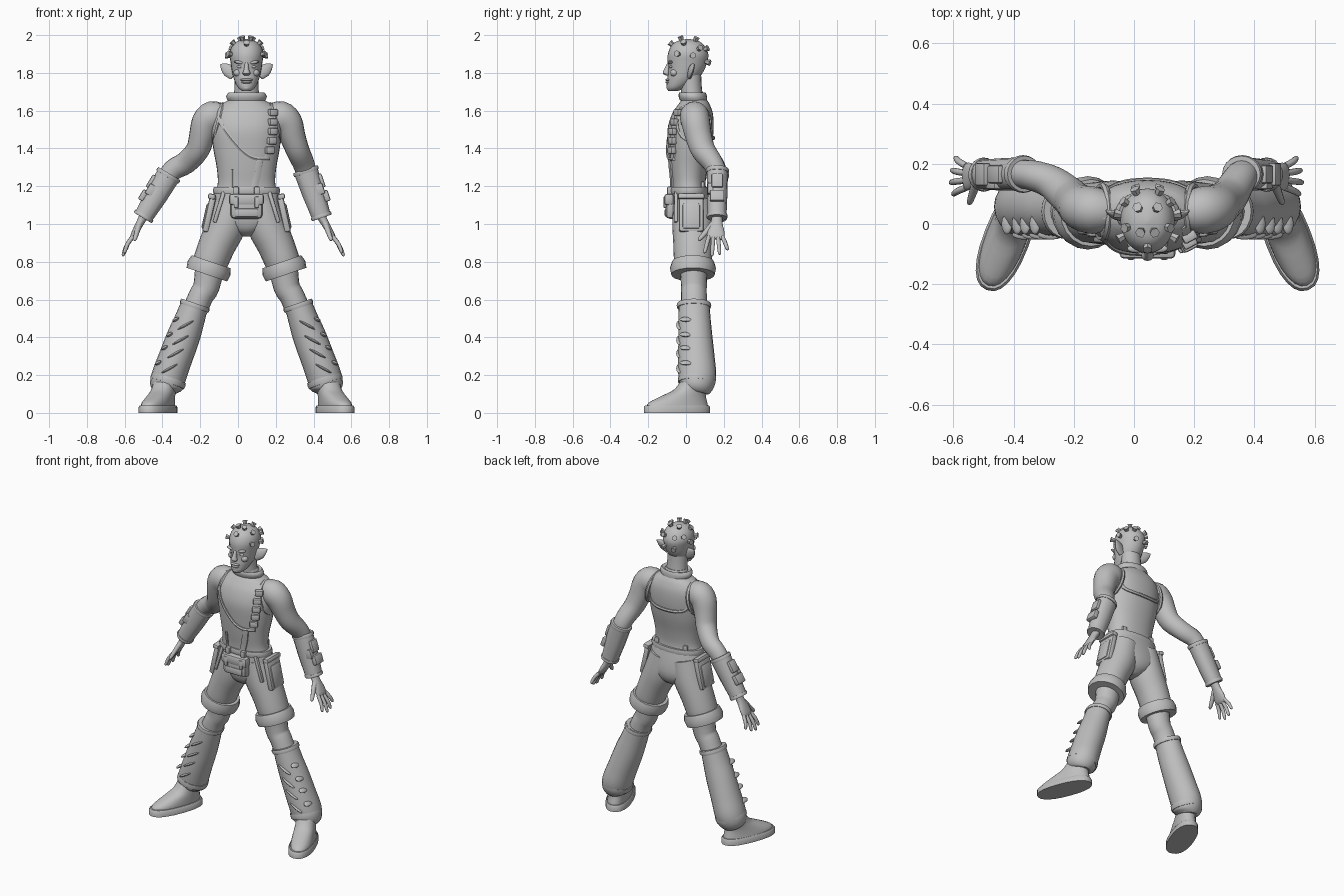
import bpy, bmesh
from math import sin, cos, pi, copysign, atan2
from mathutils import Vector, Matrix

if "Cube" in bpy.data.objects:
    bpy.data.objects.remove(bpy.data.objects["Cube"])

GREY = (0.52, 0.52, 0.52, 1)
mat = bpy.data.materials.new("plain_grey")
mat.use_nodes = True
mat.diffuse_color = GREY
mat.node_tree.nodes["Principled BSDF"].inputs["Base Color"].default_value = GREY
CX = 0.045          # the figure's own centre line
made = []


def finish(name, bm):
    bmesh.ops.recalc_face_normals(bm, faces=bm.faces)
    me = bpy.data.meshes.new(name)
    bm.to_mesh(me)
    bm.free()
    me.materials.append(mat)
    ob = bpy.data.objects.new(name, me)
    bpy.context.collection.objects.link(ob)
    made.append(ob)
    return ob


def smooth_keys(keys, steps):
    """Catmull-Rom through all values of the rings."""
    out = []
    n = len(keys)
    for i in range(n - 1):
        a, b, c, d = (keys[max(0, min(n - 1, j))] for j in (i - 1, i, i + 1, i + 2))
        for k in range(steps):
            t = k / steps
            out.append([q + t / 2 * (r - p + t * (2*p - 5*q + 4*r - s + t * (3*(q - r) + s - p)))
                        for p, q, r, s in zip(a, b, c, d)])
    return out + [list(keys[-1])]


def loft(name, keys, steps=3, sides=20, flat=False, power=1.0, turn=0.0, hollow=False):
    """Rings (x, y, z, rx, ry) joined to a skin; flat keeps the rings level."""
    ks = smooth_keys(keys, steps)
    pts = [Vector(k[:3]) for k in ks]
    bm = bmesh.new()
    rings = []
    for i, k in enumerate(ks):
        u, v = Vector((cos(turn), sin(turn), 0)), Vector((-sin(turn), cos(turn), 0))
        if not flat:
            t = (pts[min(i + 1, len(pts) - 1)] - pts[max(i - 1, 0)]).normalized()
            u = Vector((0, 1, 0)).cross(t).normalized()
            v = t.cross(u)
        ring = []
        for j in range(sides):
            c, s = cos(2*pi*j/sides), sin(2*pi*j/sides)
            c, s = copysign(abs(c)**power, c), copysign(abs(s)**power, s)
            ring.append(bm.verts.new(pts[i] + u*c*max(k[3], .002) + v*s*max(k[4], .002)))
        rings.append(ring)
    pairs = list(zip(rings, rings[1:])) + ([(rings[-1], rings[0])] if hollow else [])
    for r, q in pairs:
        for j in range(sides):
            bm.faces.new((r[j], r[j-1], q[j-1], q[j]))
    if not hollow:
        bm.faces.new(rings[0])
        bm.faces.new(rings[-1])
    return finish(name, bm)


def band(name, a, b, t, power=1.0, flat=False):
    """Raised cuff between two rings."""
    g = lambda k, e, o=0: (k[0], k[1], k[2] + o, k[3] + e, k[4] + e)
    mid = [(p + q) / 2 for p, q in zip(a, b)]
    return loft(name, [g(a, -.02), g(a, t*.6), g(mid, t), g(b, t*.6), g(b, -.02)], 1, 20, flat, power)


def box(name, loc, size, rot=Matrix(), bevel=.008):
    bm = bmesh.new()
    bmesh.ops.create_cube(bm, size=1, matrix=Matrix.Translation(loc) @ rot.to_4x4() @ Matrix.Diagonal((*size, 1)))
    bmesh.ops.bevel(bm, geom=bm.edges[:], offset=bevel, segments=2, affect='EDGES', profile=.5)
    return finish(name, bm)


def ball(name, loc, size, rot=Matrix()):
    bm = bmesh.new()
    bmesh.ops.create_uvsphere(bm, u_segments=12, v_segments=8, radius=1,
                              matrix=Matrix.Translation(loc) @ rot.to_4x4() @ Matrix.Diagonal((*size, 1)))
    return finish(name, bm)


# Torso and pelvis
TORSO = [(CX, y, z, rx, ry) for z, y, rx, ry in (
    (1.16, .018, .165, .092), (1.22, .014, .152, .09), (1.3, .014, .158, .1), (1.4, .02, .176, .115),
    (1.5, .024, .186, .122), (1.58, .034, .178, .109), (1.63, .042, .14, .085), (1.66, .043, .09, .066),
    (1.7, .034, .065, .055))]
loft("vest", TORSO, 4, 32, True, .9)
loft("trouser_seat", [(CX, .022, 1.185, .166, .092), (CX, .03, 1.1, .18, .104), (CX, .036, 1.02, .165, .106),
                      (CX, .036, .965, .09, .085), (CX, .036, .935, .03, .04)], 3, 24, True, .9)
band("belt", (CX, .018, 1.16, .167, .093), (CX, .018, 1.195, .166, .093), .012, .9, True)
FINE = smooth_keys(TORSO, 8)


def on_torso(x, z, back):
    k = min(FINE, key=lambda q: abs(q[2] - z))
    d = min(.99, abs(x - CX) / k[3])
    return k[1] + (1 if back else -1) * k[4] * (1 - d**2.22)**.45


def strap(name, path, width, back=False, lift=.012):
    """Ribbon that follows the torso; path is (x, z)."""
    ps = [Vector(p) for p in smooth_keys(path, 6)]
    bm = bmesh.new()
    rows = []
    for i, p in enumerate(ps):
        t = (ps[min(i + 1, len(ps) - 1)] - ps[max(i - 1, 0)]).normalized()
        n = Vector((-t.y, t.x)) * width / 2
        off = lift if back else -lift
        row = []
        for q, o in ((p - n, -off), (p - n, off*.6), (p, off), (p + n, off*.6), (p + n, -off)):
            row.append(bm.verts.new((q.x, on_torso(q.x, q.y, back) + o, q.y)))
        rows.append(row)
    for a, b in zip(rows, rows[1:]):
        for j in range(5):
            bm.faces.new((a[j], a[j-1], b[j-1], b[j]))
    bm.faces.new(rows[0])
    bm.faces.new(rows[-1])
    return finish(name, bm)


strap("chest_strap", [(-.1, 1.64), (-.095, 1.54), (0, 1.41), (.08, 1.35), (.17, 1.345)], .018)
strap("lower_strap", [(.115, 1.34), (.105, 1.27), (.085, 1.19)], .035)
strap("side_strap", [(-.03, 1.29), (-.03, 1.19)], .016)
strap("ammunition_strap", [(.175, 1.63), (.185, 1.5), (.155, 1.35)], .03)
strap("back_strap", [(-.09, 1.62), (-.105, 1.53), (-.075, 1.47), (CX, 1.455), (.165, 1.47),
                     (.195, 1.53), (.18, 1.62)], .02, True)
for i in range(5):
    z = 1.59 - i*.05
    x = .185 - .006*max(0, i - 2)**1.5
    box("ammunition_pouch", (x, on_torso(x, z, False) - .008, z), (.05, .032, .038), Matrix.Rotation(.5, 3, 'Z'))
for x in (-.06, .15):
    box("back_belt_loop", (x, on_torso(x, 1.2, True) + .004, 1.2), (.03, .016, .05), bevel=.005)

# Belt pouch
box("pouch", (CX, -.078, 1.09), (.17, .06, .125), bevel=.022)
box("pouch_flap", (CX, -.09, 1.13), (.185, .05, .06), bevel=.014)
box("pouch_pocket", (CX, -.1, 1.06), (.12, .025, .045), bevel=.008)
for d in (-.055, .055):
    box("pouch_buckle", (CX + d, -.108, 1.115), (.024, .022, .06), bevel=.005)
    box("pouch_hanger", (CX + d, -.085, 1.175), (.03, .03, .045), bevel=.006)

# Neck, collar and head
loft("neck", [(CX, .035, 1.64, .07, .06), (CX, .028, 1.72, .064, .056), (CX, .02, 1.8, .062, .06)], 3, 20, True)
loft("collar", [(CX, .04, 1.655, .1, .072), (CX, .036, 1.675, .108, .075), (CX, .034, 1.695, .095, .07),
                (CX, .034, 1.685, .07, .055)], 2, 24, True)
loft("head", [(CX, y, z, rx, ry) for z, y, rx, ry in (
    (1.704, -.068, .022, .025), (1.722, -.052, .045, .05), (1.765, -.02, .066, .08), (1.81, 0, .077, .094),
    (1.86, .008, .085, .105), (1.9, .011, .09, .107), (1.94, .01, .078, .09), (1.967, .01, .05, .06),
    (1.98, .01, .005, .006))], 3, 24, True)
loft("nose", [(CX, -.085, 1.855, .01, .012), (CX, -.1, 1.82, .013, .016), (CX, -.105, 1.797, .021, .018),
              (CX, -.094, 1.786, .012, .01)], 3, 12, True)
for z, w in ((1.763, .034), (1.75, .028)):
    ball("lip", (CX, -.093, z), (w, .016, .008))
ball("chin", (CX, -.083, 1.722), (.026, .02, .018))
for s in (-1, 1):
    ball("brow", (CX + s*.036, -.082, 1.855), (.032, .014, .009), Matrix.Rotation(-s*.15, 3, 'Y'))
    ball("eye", (CX + s*.034, -.079, 1.832), (.018, .01, .008))
    ball("cheek", (CX + s*.045, -.062, 1.8), (.024, .022, .02))
    loft("ear", [(CX + s*.066, .018, 1.785, .026, .012), (CX + s*.095, .026, 1.812, .034, .014),
                 (CX + s*.12, .036, 1.832, .022, .01), (CX + s*.138, .045, 1.845, .003, .003)], 3, 12)

# Studs on the scalp, placed by longitude and latitude
STUDS = [(0, 42)] + [(s*a, e) for s in (-1, 1) for a, e in
         ((35, 68), (75, 45), (140, 62), (62, 10), (102, 5), (125, 26), (155, 25), (158, -14))]
for a, e in STUDS:
    a, e = a*pi/180, e*pi/180
    n = Vector((sin(a)*cos(e), -cos(a)*cos(e), sin(e)))
    p = Vector((CX, .01, 1.882)) + Vector((n.x*.087, n.y*.103, n.z*.092))
    bm = bmesh.new()
    bmesh.ops.create_cone(bm, cap_ends=True, segments=6, radius1=.009, radius2=.017, depth=.036,
                          matrix=Matrix.Translation(p + n*.009) @ n.to_track_quat('Z', 'Y').to_matrix().to_4x4())
    finish("scalp_stud", bm)

# Legs
for s in (-1, 1):
    side = "left_" if s > 0 else "right_"
    L = lambda d, *r: (CX + s*d, *r)
    loft(side + "thigh", [L(.075, .033, 1.12, .095, .1), L(.105, .036, 1.0, .105, .108), L(.155, .037, .89, .098, .104),
                          L(.19, .037, .8, .093, .1), L(.2, .037, .76, .09, .09)])
    loft(side + "knee", [L(.19, .04, .8, .08, .075), L(.212, .042, .67, .07, .068), L(.24, .042, .62, .066, .068),
                         L(.275, .042, .54, .066, .068)])
    band(side + "trouser_cuff", L(.187, .037, .8, .095, .098), L(.21, .037, .732, .1, .102), .022)
    loft(side + "shin_wrap", [L(.272, .042, .58, .072, .082), L(.302, .045, .49, .08, .086), L(.335, .05, .4, .088, .09),
                              L(.38, .055, .28, .09, .098), L(.412, .06, .19, .092, .1), L(.425, .054, .135, .086, .088),
                              L(.428, .05, .11, .06, .07)], 4)
    band(side + "wrap_rim", L(.27, .042, .58, .073, .083), L(.278, .042, .556, .074, .083), .009)
    for d, z, r in ((.312, .465, .083), (.34, .385, .089), (.365, .315, .091), (.397, .235, .094)):
        tilt = Matrix.Rotation(s*.5, 3, 'Y')
        ball(side + "wrap_fold", L(d + .01, -.036, z), (.05, .016, .007), tilt)
        ball(side + "wrap_crease", L(d + r*.75, .0, z + .03), (.02, .035, .01), tilt)
    band(side + "wrap_hem", L(.41, .058, .185, .09, .095), L(.42, .056, .155, .09, .094), .006)
    turn = s*.37
    loft(side + "boot", [L(.47, -.045, .03, .068, .172), L(.466, -.042, .055, .066, .163), L(.452, -.012, .09, .062, .122),
                         L(.438, .022, .125, .06, .085), L(.427, .045, .18, .062, .066)], 3, 24, True, .9, turn)
    loft(side + "sole", [L(.468, -.048, 0, .077, .184), L(.468, -.048, .03, .077, .184), L(.468, -.047, .04, .07, .177)],
         1, 24, True, .85, turn)
    # Hip pocket with its flap
    tilt = Matrix.Rotation(-s*.22, 3, 'Y')
    box(side + "hip_pocket", L(.197, .028, 1.055), (.035, .13, .2), tilt, .012)
    box(side + "pocket_panel", L(.208, .028, 1.04), (.035, .095, .14), tilt, .012)
    box(side + "pocket_flap", L(.184, .028, 1.145), (.04, .14, .03), tilt, .01)
    box(side + "front_pocket_edge", L(.145, -.052, 1.09), (.022, .02, .17), Matrix.Rotation(-s*.3, 3, 'Y'), .006)

# Arms: each has its own pose
ARMS = {
    "right_": (-1, [(-.07, .042, 1.575, .06, .06), (-.13, .045, 1.57, .082, .078), (-.168, .052, 1.535, .079, .076),
                    (-.192, .068, 1.46, .068, .07), (-.215, .092, 1.39, .062, .065), (-.275, .14, 1.325, .06, .055),
                    (-.345, .163, 1.285, .056, .05), (-.4, .166, 1.21, .05, .045)],
               (-.366, .166, 1.262), (-.503, .164, 1.035), (-.612, .15, .83)),
    "left_": (1, [(.16, .042, 1.575, .06, .06), (.22, .045, 1.57, .082, .078), (.262, .052, 1.535, .08, .076),
                  (.29, .068, 1.46, .068, .07), (.316, .092, 1.39, .062, .065), (.345, .14, 1.325, .058, .055),
                  (.362, .163, 1.275, .054, .05), (.385, .166, 1.21, .05, .045)],
              (.358, .166, 1.285), (.443, .164, 1.035), (.562, .15, .83))}
for side, (s, arm, top, wrist, tip) in ARMS.items():
    loft(side + "arm", arm, 3, 20)
    top, wrist, tip = Vector(top), Vector(wrist), Vector(tip)
    on = lambda f, r, q: (*top.lerp(wrist, f), r, q)
    loft(side + "forearm_guard", [on(0, .045, .04), on(0, .064, .056), on(.5, .06, .054), on(1, .05, .05),
                                  on(1, .035, .035)], 1, 12, False, .85)
    band(side + "guard_rim", on(-.02, .062, .055), on(.06, .063, .055), .008)
    band(side + "guard_hem", on(.94, .05, .05), on(1.01, .05, .05), .007)
    # Plates on the outside of the guard
    axis = (top - wrist).normalized()
    out = Vector((0, 1, 0)).cross(axis) * s
    rot = Matrix.Rotation(atan2(axis.x, axis.z), 3, 'Y')
    for f, y, size in ((.3, 0, (.026, .06, .075)), (.62, 0, (.03, .075, .06)), (.45, -.035, (.05, .03, .06))):
        lift = .06 if y == 0 else .035
        box(side + "guard_plate", top.lerp(wrist, f) + out*lift + Vector((0, y, 0)), size, rot, .007)
    # Hand: palm, four fingers and thumb
    k = wrist.lerp(tip, .5)
    loft(side + "palm", [(*wrist.lerp(tip, -.1), .026, .03), (*wrist.lerp(tip, .12), .021, .03),
                         (*wrist.lerp(tip, .35), .018, .044), (*k, .014, .045), (*wrist.lerp(tip, .56), .007, .038)])
    for i, reach in enumerate((.42, .5, .46, .34)):
        y = (i - 1.5) * .024
        a = k + Vector((0, y, 0))
        b = wrist.lerp(tip, .5 + reach) + Vector((0, y*1.7 + .008, 0))
        loft(side + "finger", [(*a, .011, .011), (*(a.lerp(b, .5) + out*.006), .011, .011),
                               (*a.lerp(b, .9), .009, .009), (*b, .003, .003)], 3, 10)
    a = wrist.lerp(tip, .18) + Vector((0, -.02, 0))
    b = wrist.lerp(tip, .6) + Vector((-s*.02, -.09, 0))
    loft(side + "thumb", [(*a, .016, .018), (*a.lerp(b, .55), .013, .014), (*a.lerp(b, .9), .01, .01),
                          (*b, .003, .003)], 3, 10)
    # Armhole hem of the vest
    d = CX + s*.15
    hem = []
    for j in range(25):
        t = 2*pi*j/24
        hem.append((d + s*.022*(-sin(t)), .04 + .088*cos(t), 1.535 + .1*sin(t)))
    bm = bmesh.new()
    rings = []
    for p in hem[:-1]:
        radial = (Vector(p) - Vector((d, .04, 1.535))).normalized()
        rings.append([bm.verts.new(Vector(p) + radial*.01*cos(q*pi/3) + Vector((.012*sin(q*pi/3), 0, 0)))
                      for q in range(6)])
    for j in range(24):
        for q in range(6):
            bm.faces.new((rings[j][q], rings[j][q-1], rings[j-1][q-1], rings[j-1][q]))
    finish(side + "armhole_hem", bm)

# Smooth shading with crisp edges
bpy.ops.object.select_all(action='DESELECT')
for ob in made:
    ob.select_set(True)
bpy.context.view_layer.objects.active = made[0]
bpy.ops.object.shade_smooth_by_angle(angle=.7)
